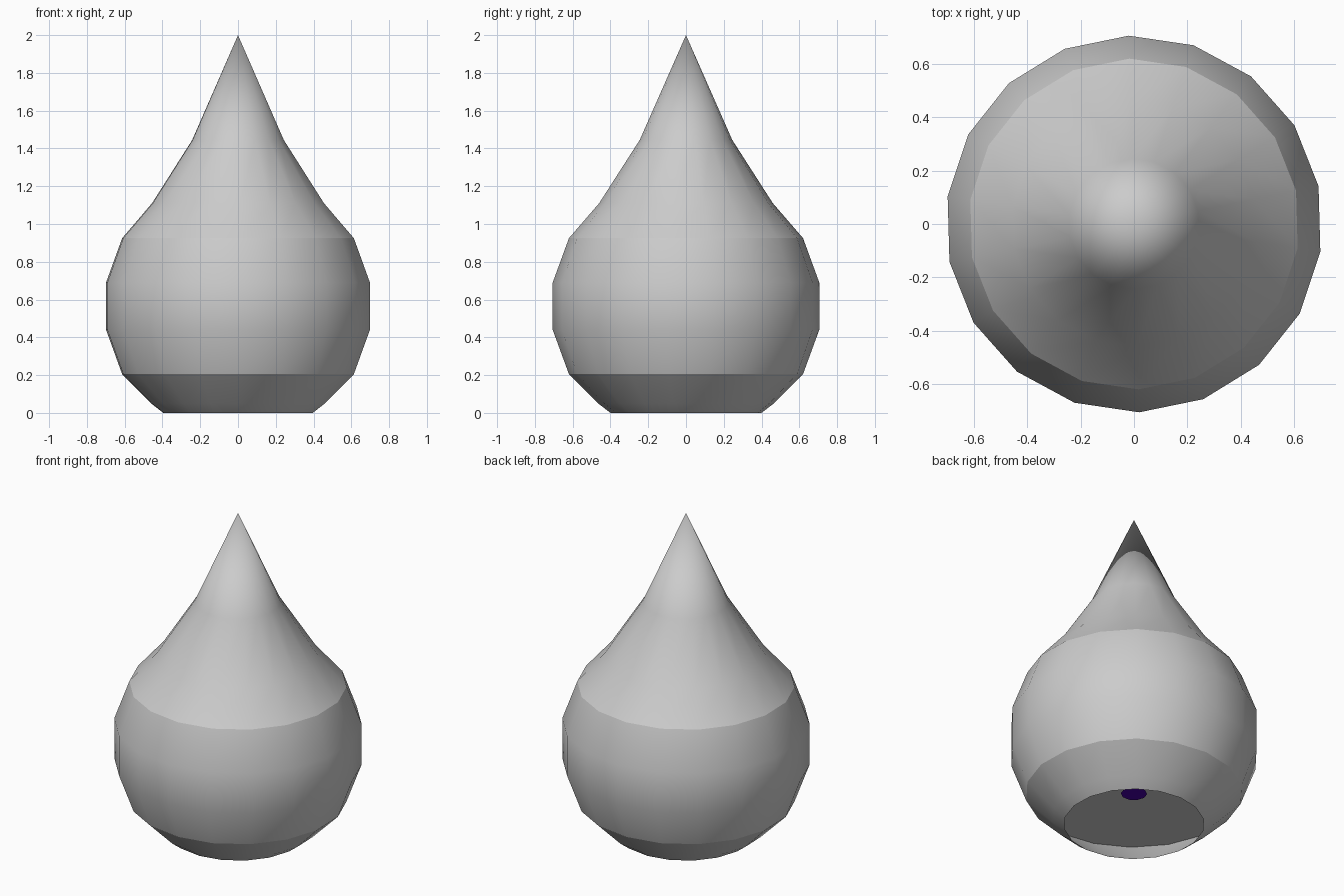
import bpy, bmesh, math

if "Cube" in bpy.data.objects:
    bpy.data.objects.remove(bpy.data.objects["Cube"])

SIDES = 18
PHASE = math.radians(11.6)


def material(name, rgb):
    m = bpy.data.materials.new(name)
    m.use_nodes = True
    m.diffuse_color = (*rgb, 1)
    m.node_tree.nodes["Principled BSDF"].inputs["Base Color"].default_value = (*rgb, 1)
    return m


def finish(name, bm, mat, smooth):
    mesh = bpy.data.meshes.new(name)
    bm.to_mesh(mesh)
    bm.free()
    mesh.materials.append(mat)
    for p in mesh.polygons:
        p.use_smooth = smooth
    bpy.context.collection.objects.link(bpy.data.objects.new(name, mesh))


def lathe(name, profile, mat):
    """Spin a bottom-to-top (radius, height) profile into a smooth open shell."""
    bm = bmesh.new()
    verts = [bm.verts.new((r * math.cos(PHASE), r * math.sin(PHASE), z)) for r, z in profile]
    edges = [bm.edges.new(pair) for pair in zip(verts, verts[1:])]
    bmesh.ops.spin(bm, geom=verts + edges, cent=(0, 0, 0), axis=(0, 0, 1),
                   angle=math.tau, steps=SIDES)
    bmesh.ops.remove_doubles(bm, verts=bm.verts, dist=0.0005)
    bmesh.ops.recalc_face_normals(bm, faces=bm.faces)
    # Outward normals on the open shell
    if sum(f.normal.dot((f.calc_center_median().x, f.calc_center_median().y, 0)) for f in bm.faces) < 0:
        bmesh.ops.reverse_faces(bm, faces=bm.faces)
    finish(name, bm, mat, True)


def disc(name, radius, z, sides, phase, mat):
    """Flat plate facing down."""
    bm = bmesh.new()
    ring = [bm.verts.new((radius * math.cos(phase - i * math.tau / sides),
                          radius * math.sin(phase - i * math.tau / sides), z)) for i in range(sides)]
    bm.faces.new(ring)
    finish(name, bm, mat, False)


grey = material("light grey", (0.6, 0.6, 0.6))
purple = material("dark purple", (0.06, 0.0, 0.38))

# Outer shell in three bands with crisp seams
lathe("pointed_top", [(0.62, 0.925), (0.46, 1.11), (0.245, 1.445), (0, 2)], grey)
lathe("round_body", [(0.62, 0.205), (0.706, 0.44), (0.706, 0.69), (0.62, 0.925)], grey)
lathe("lower_skirt", [(0.4, 0), (0.465, 0.05), (0.62, 0.205)], grey)

# Recessed underside with its central spot
disc("underside", 0.62, 0.205, SIDES, PHASE, grey)
disc("underside_spot", 0.075, 0.2, 10, 0, purple)
